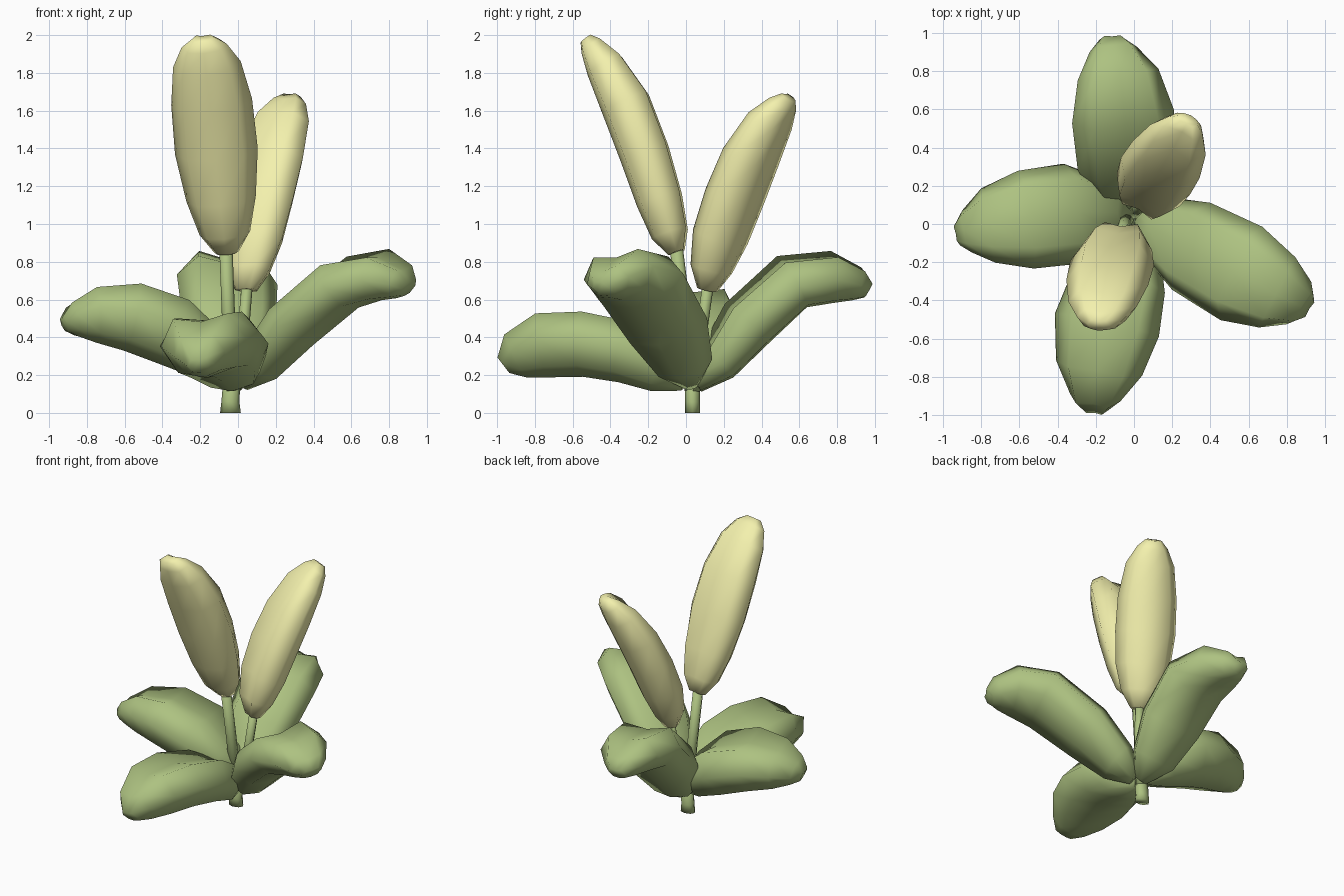
import bpy, bmesh, math
from mathutils import Vector


def material(name, color):
    m = bpy.data.materials.new(name)
    m.diffuse_color = (*color, 1)
    return m


green = material("leaf_green", (0.42, 0.54, 0.22))
yellow = material("bud_yellow", (0.90, 0.88, 0.42))

# Leaf cross-section (half-width, thickness): grooved on top, rounded below
LEAF = [(-1, .06), (-.64, .47), (0, .38), (.64, .47),
        (1, .06), (.68, -.38), (0, -.5), (-.68, -.38)]
ROUND = [(math.cos(i * math.pi / 4), .5 * math.sin(i * math.pi / 4)) for i in range(8)]


def loft(name, stations, side, mat, section=LEAF):
    """Skin rings along a path; each station is (x, y, z, width, thickness)."""
    bm = bmesh.new()
    pts = [Vector(s[:3]) for s in stations]
    rings = []
    for i, s in enumerate(stations):
        t = (pts[min(i + 1, len(pts) - 1)] - pts[max(i - 1, 0)]).normalized()
        u = Vector(side)
        u = (u - t * u.dot(t)).normalized()
        n = u.cross(t)
        rings.append([bm.verts.new(pts[i] + u * (a * s[3] / 2) + n * (b * s[4]))
                      for a, b in section])
    k = len(section)
    for r, q in zip(rings, rings[1:]):
        for j in range(k):
            bm.faces.new((r[j], r[(j + 1) % k], q[(j + 1) % k], q[j]))
    bm.faces.new(rings[0])
    bm.faces.new(rings[-1])
    bmesh.ops.recalc_face_normals(bm, faces=bm.faces)
    me = bpy.data.meshes.new(name)
    bm.to_mesh(me)
    bm.free()
    me.polygons.foreach_set("use_smooth", [True] * len(me.polygons))
    me.materials.append(mat)
    ob = bpy.data.objects.new(name, me)
    bpy.context.collection.objects.link(ob)
    return ob


# Four broad leaves
loft("front_leaf", [
    (-.01, .0, .16, .10, .10), (-.03, -.12, .235, .34, .27), (-.08, -.31, .32, .50, .33),
    (-.14, -.53, .36, .56, .34), (-.18, -.75, .355, .46, .34), (-.20, -.90, .30, .27, .25),
    (-.20, -.965, .25, .13, .10)], (-1, .2, -.1), green)
loft("back_leaf", [
    (-.01, .05, .15, .10, .10), (-.03, .17, .26, .36, .22), (-.05, .33, .47, .50, .30),
    (-.06, .57, .69, .54, .30), (-.085, .78, .715, .43, .27), (-.11, .91, .68, .25, .18),
    (-.115, .965, .65, .13, .09)], (1, .1, -.12), green)
loft("left_leaf", [
    (-.02, .03, .18, .10, .10), (-.15, .05, .30, .36, .28), (-.35, .05, .43, .53, .37),
    (-.57, .02, .505, .52, .36), (-.76, -.01, .515, .40, .29), (-.87, -.04, .49, .23, .18),
    (-.92, -.055, .47, .12, .08)], (0, 1, -.12), green)
loft("right_leaf", [
    (.02, .03, .16, .10, .10), (.13, -.02, .26, .34, .22), (.31, -.12, .465, .50, .28),
    (.57, -.26, .685, .54, .29), (.75, -.355, .725, .42, .26), (.86, -.41, .69, .26, .18),
    (.90, -.43, .66, .14, .10)], (-.47, -.88, -.17), green)

# Two upright flower buds
loft("tall_bud", [
    (-.06, -.05, .85, .13, .09), (-.07, -.085, .95, .27, .20), (-.09, -.14, 1.13, .37, .25),
    (-.115, -.22, 1.38, .44, .27), (-.14, -.32, 1.64, .43, .27), (-.165, -.43, 1.84, .36, .21),
    (-.18, -.50, 1.94, .24, .13), (-.185, -.53, 1.98, .12, .07)], (-1, .05, -.05), yellow)
loft("short_bud", [
    (.045, .115, .65, .13, .09), (.055, .14, .76, .27, .19), (.08, .19, .93, .37, .25),
    (.12, .265, 1.14, .41, .26), (.175, .35, 1.35, .40, .25), (.235, .45, 1.54, .33, .20),
    (.27, .515, 1.63, .21, .13), (.285, .545, 1.67, .11, .07)], (.88, -.47, 0), yellow)

# Stem and the bud stalks
loft("stem", [
    (-.04, .035, 0, .11, .08), (-.04, .035, .06, .095, .08), (-.03, .035, .22, .09, .08)],
    (1, 0, 0), green, ROUND)
loft("tall_stalk", [
    (-.035, .03, .12, .075, .075), (-.05, -.005, .5, .07, .07), (-.065, -.055, .90, .07, .07)],
    (1, 0, 0), green, ROUND)
loft("short_stalk", [
    (-.02, .045, .12, .065, .065), (.03, .085, .45, .06, .06), (.05, .12, .70, .06, .06)],
    (1, 0, 0), green, ROUND)
